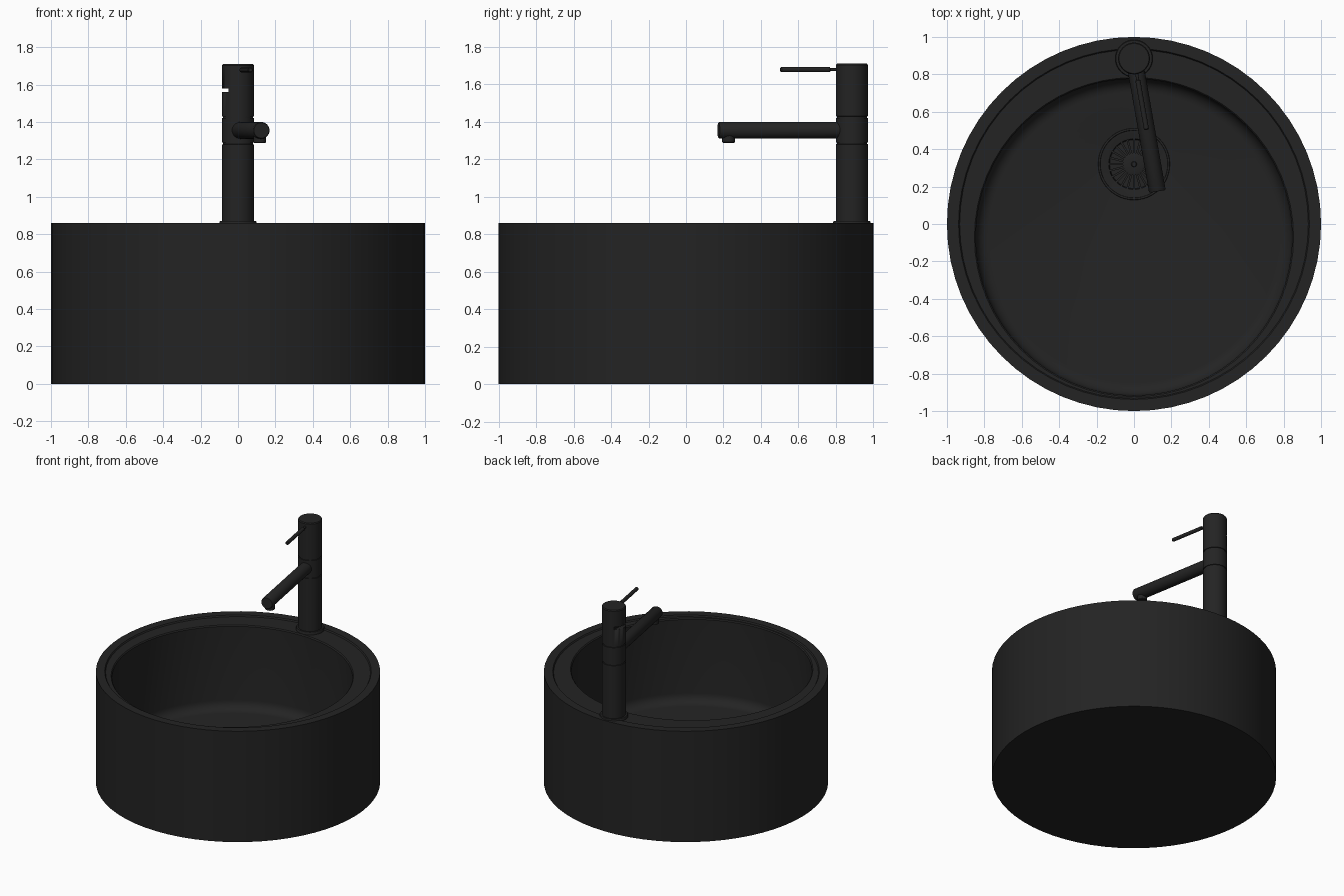
import bpy, bmesh, math
from mathutils import Matrix, Vector

cube = bpy.data.objects.get("Cube")
if cube:
    bpy.data.objects.remove(cube, do_unlink=True)

black = bpy.data.materials.new("matte_black")
black.use_nodes = True
colour = (0.017, 0.017, 0.017, 1)
black.diffuse_color = colour
black.node_tree.nodes["Principled BSDF"].inputs["Base Color"].default_value = colour


def finish(name, bm, matrix=None):
    bmesh.ops.recalc_face_normals(bm, faces=bm.faces)
    mesh = bpy.data.meshes.new(name)
    bm.to_mesh(mesh)
    bm.free()
    mesh.materials.append(black)
    mesh.shade_smooth()
    mesh.set_sharp_from_angle(angle=math.radians(32))
    obj = bpy.data.objects.new(name, mesh)
    if matrix:
        obj.matrix_world = matrix
    bpy.context.collection.objects.link(obj)
    return obj


def loft(name, rings, seg=32, matrix=None):
    """Skin a stack of circles (radius, z, y offset) and cap both ends."""
    bm = bmesh.new()
    loops = []
    for r, z, *y in rings:
        cy = y[0] if y else 0
        angles = [2 * math.pi * i / seg for i in range(seg)]
        loops.append([bm.verts.new((r * math.cos(a), cy + r * math.sin(a), z)) for a in angles])
    for a, b in zip(loops, loops[1:]):
        for i in range(seg):
            j = (i + 1) % seg
            bm.faces.new((a[i], a[j], b[j], b[i]))
    bm.faces.new(loops[0])
    bm.faces.new(loops[-1])
    return finish(name, bm, matrix)


def box(name, size, matrix):
    bm = bmesh.new()
    bmesh.ops.create_cube(bm, size=1)
    bmesh.ops.scale(bm, vec=size, verts=bm.verts)
    return finish(name, bm, matrix)


def along(start, direction):
    turn = Vector(direction).to_track_quat('Z', 'Y').to_matrix().to_4x4()
    return Matrix.Translation(start) @ turn


# Round basin: outer wall, raised lip, deck, off-centre bowl and drain well
BOWL_Y, DRAIN_Y, FLOOR = -0.07, 0.32, 0.2
rings = [(1, 0), (1, 0.86), (0.938, 0.86), (0.932, 0.85),
         (0.853, 0.85, BOWL_Y), (0.846, 0.842, BOWL_Y)]
FILLET = 0.07
for i in range(7):
    a = math.pi / 2 * i / 6
    rings.append((0.846 - FILLET * (1 - math.cos(a)),
                  FLOOR + FILLET * (1 - math.sin(a)), BOWL_Y))
rings += [(0.185, FLOOR, DRAIN_Y), (0.135, FLOOR - 0.01, DRAIN_Y), (0.13, FLOOR - 0.04, DRAIN_Y)]
loft("basin", rings, 64)

# Drain: flange ring, radial strainer bars and centre hub
bpy.ops.mesh.primitive_torus_add(major_radius=0.186, minor_radius=0.006, major_segments=48,
                                 minor_segments=8, location=(0, DRAIN_Y, FLOOR))
flange = bpy.context.object
flange.name = "drain_ring"
flange.data.materials.append(black)
flange.data.shade_smooth()
drain = Matrix.Translation((0, DRAIN_Y, FLOOR - 0.018))
for i in range(24):
    spin = Matrix.Rotation(2 * math.pi * i / 24, 4, 'Z')
    box(f"strainer_bar_{i + 1}", (0.085, 0.011, 0.012),
        drain @ spin @ Matrix.Translation((0.093, 0, 0)))
loft("drain_hub", [(0.06, -0.01), (0.06, 0.008), (0.05, 0.012), (0.015, 0.012),
                   (0.012, 0.018)], 32, drain)

# Tap column with base flange and two grooves around the swivel collar
TAP_Y, R = 0.885, 0.085
column = [(0.1, 0.845), (0.1, 0.865), (0.097, 0.87), (R, 0.87)]
for z in (1.285, 1.425):
    column += [(R, z - 0.005), (0.08, z - 0.004), (0.08, z + 0.004), (R, z + 0.005)]
column += [(R, 1.703), (0.08, 1.71)]
tap = loft("tap_column", column, 40, Matrix.Translation((0, TAP_Y, 0)))

# Small slot in the side of the column
cutter = box("slot_cutter", (0.06, 0.3, 0.02), Matrix.Translation((-0.08, TAP_Y, 1.57)))
cutter.hide_render = True
cutter.display_type = 'WIRE'
cutter.hide_set(True)
cut = tap.modifiers.new("slot", 'BOOLEAN')
cut.operation = 'DIFFERENCE'
cut.solver = 'EXACT'
cut.object = cutter

# Spout with downward nozzle
heading = Vector((0.125, -0.71, 0)).normalized()
centre = Vector((0, TAP_Y, 0))
loft("spout", [(0.045, 0.02), (0.045, 0.715), (0.041, 0.722)], 32,
     along(centre + Vector((0, 0, 1.355)), heading))
tip = centre + heading * 0.668
loft("nozzle", [(0.03, 1.288), (0.034, 1.291), (0.034, 1.34)], 24, Matrix.Translation(tip))

# Lever handle: thin neck and thicker grip
lever = along(centre + Vector((0, 0, 1.678)), heading)
loft("lever_neck", [(0.008, 0.05), (0.008, 0.13)], 16, lever)
loft("lever_grip", [(0.01, 0.117), (0.0135, 0.12), (0.0135, 0.382), (0.009, 0.388)], 16, lever)
